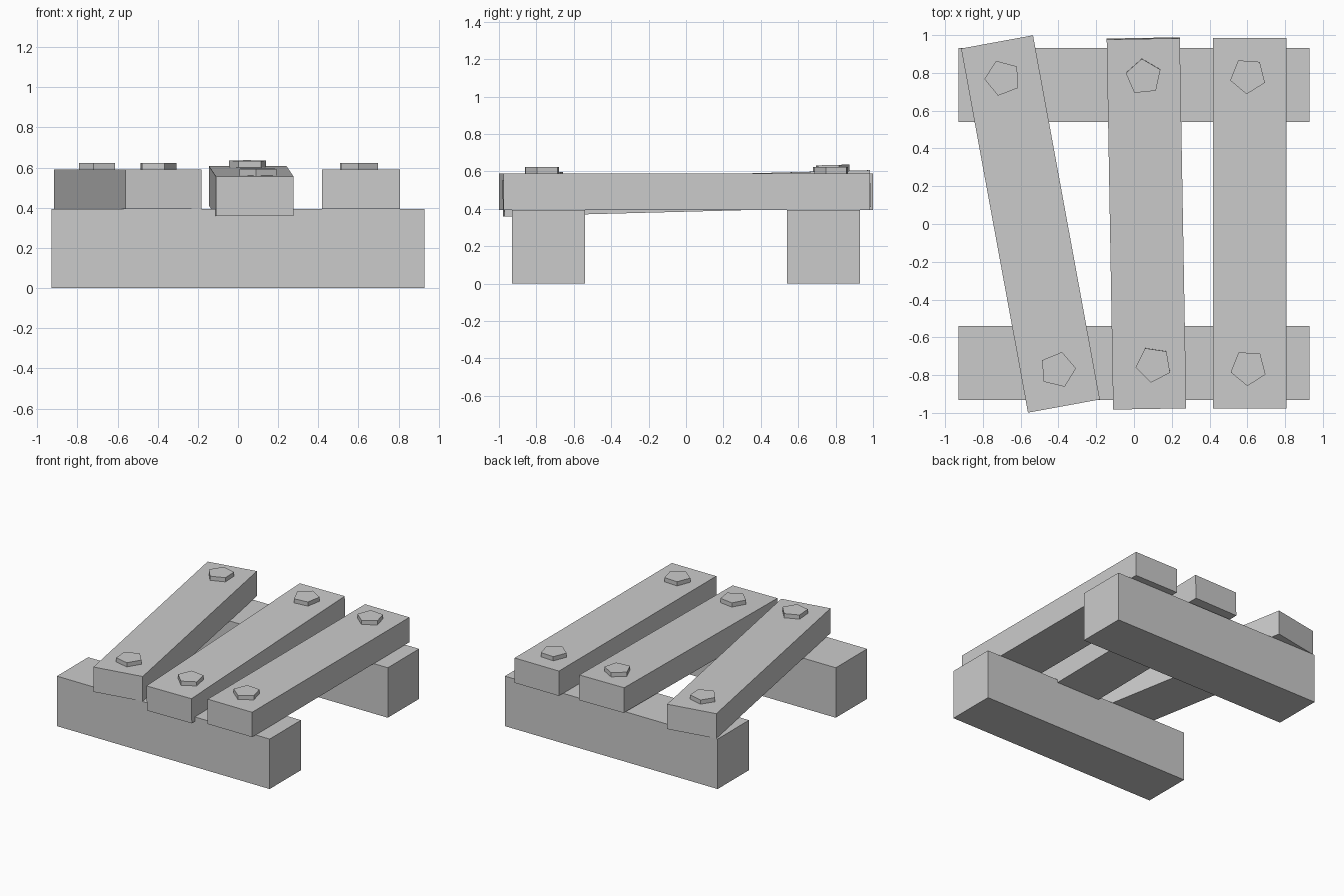
import bpy
from math import radians
from mathutils import Matrix, Vector, Euler

if "Cube" in bpy.data.objects:
    bpy.data.objects.remove(bpy.data.objects["Cube"])

PLANK = (0.387, 1.96, 0.196)
BOLT_R, BOLT_H, SINK = 0.097, 0.033, 0.01


def box(name, size, matrix):
    bpy.ops.mesh.primitive_cube_add(size=1)
    ob = bpy.context.object
    ob.name = name
    ob.data.transform(Matrix.Diagonal((*size, 1)))
    ob.matrix_world = matrix
    return ob


def bolt(name, matrix, x, y, angle):
    # five-sided bolt head resting on the plank's top face, sharing its tilt
    local = matrix.inverted() @ Vector((x, y, matrix.translation.z))
    bpy.ops.mesh.primitive_cylinder_add(vertices=5, radius=BOLT_R, depth=BOLT_H + SINK)
    ob = bpy.context.object
    ob.name = name
    z = PLANK[2] / 2 + (BOLT_H - SINK) / 2
    # the primitive's first vertex lies on +y
    spin = Matrix.Rotation(radians(angle - 90), 4, 'Z')
    ob.matrix_world = matrix @ Matrix.Translation((local.x, local.y, z)) @ spin


# Two support beams
for side, y in (("front", -0.736), ("back", 0.736)):
    box(side + "_beam", (1.856, 0.39, 0.394), Matrix.Translation((0, y, 0.197)))

# Three planks: centre, tilt, turn, then (x, y, angle) of front and back bolts
planks = {
    "left": ((-0.548, 0, 0.492), 0, 10.4,
             (-0.404, -0.772, 4.5), (-0.695, 0.773, 39)),
    "middle": ((0.066, 0.003, 0.483), 1.5, 1.0,
               (0.104, -0.741, 45.5), (0.051, 0.782, 23.7)),
    "right": ((0.613, 0.004, 0.492), 0, 0,
              (0.606, -0.761, 50.5), (0.603, 0.784, 50)),
}
for side, (centre, tilt, turn, front, back) in planks.items():
    m = Matrix.Translation(centre) @ Euler((radians(tilt), 0, radians(turn))).to_matrix().to_4x4()
    box(side + "_plank", PLANK, m)
    bolt(side + "_front_bolt", m, *front)
    # bolts sit in the plank's frame, minus its turn
    bolt(side + "_back_bolt", m, *back)
    for end, spec in (("front", front), ("back", back)):
        head = bpy.data.objects[f"{side}_{end}_bolt"]
        head.matrix_world = head.matrix_world @ Matrix.Rotation(radians(-turn), 4, 'Z')
